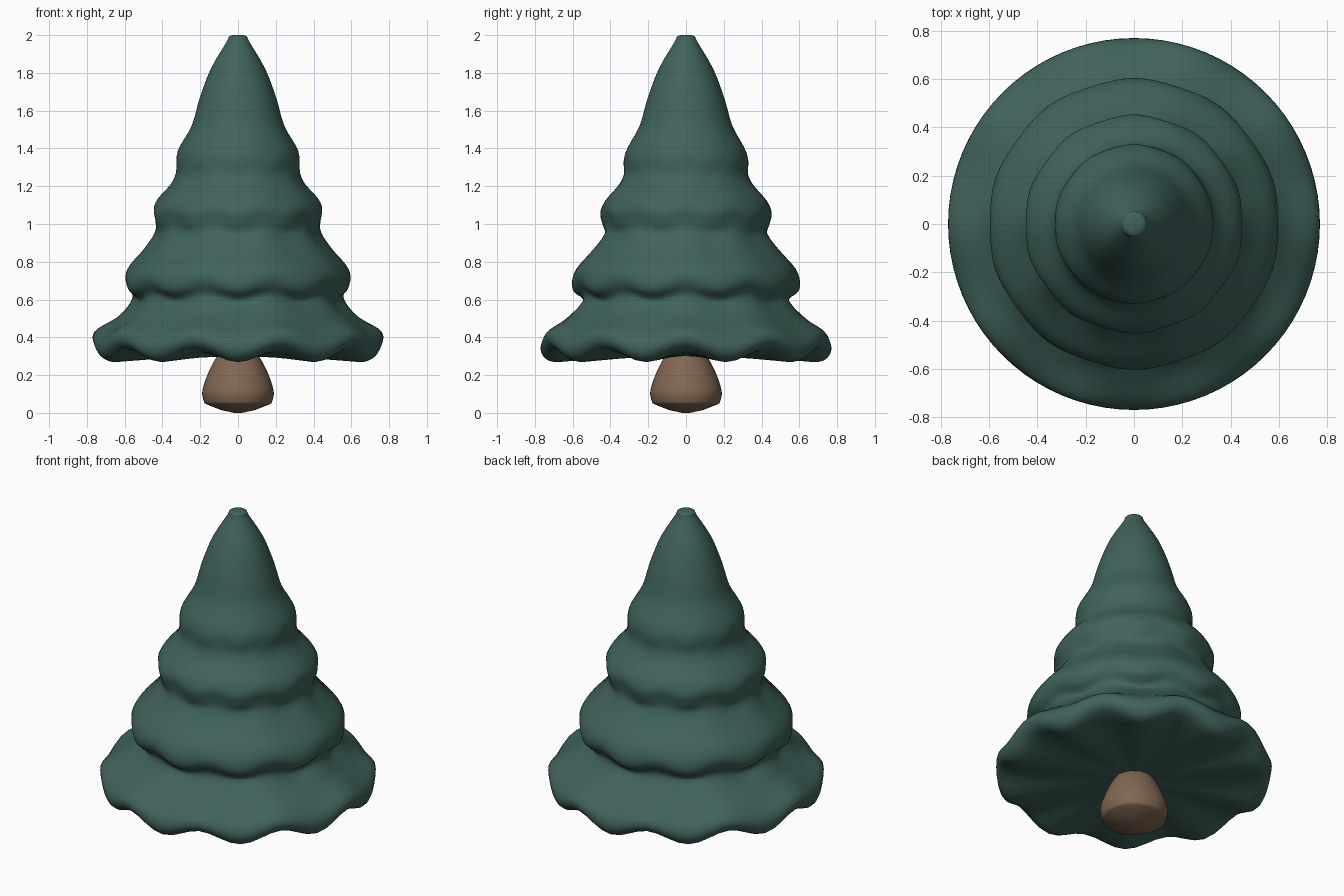
import bpy, bmesh, math

if "Cube" in bpy.data.objects:
    bpy.data.objects.remove(bpy.data.objects["Cube"])


def material(name, color):
    m = bpy.data.materials.new(name)
    m.diffuse_color = (*color, 1)
    m.use_nodes = True
    m.node_tree.nodes["Principled BSDF"].inputs["Base Color"].default_value = m.diffuse_color
    return m


def smooth_path(pts, steps):
    """Catmull-Rom through profile points of any dimension."""
    out = []
    for i in range(len(pts) - 1):
        p0, p1, p2, p3 = (pts[max(0, min(len(pts) - 1, i + k))] for k in (-1, 0, 1, 2))
        for s in range(steps):
            t = s / steps
            out.append([0.5 * (2 * b + (c - a) * t + (2 * a - 5 * b + 4 * c - d) * t * t
                               + (3 * b - a - 3 * c + d) * t ** 3)
                        for a, b, c, d in zip(p0, p1, p2, p3)])
    out.append(list(pts[-1]))
    return out


def lathe(name, profile, segs, mat, lobes=10):
    """Revolve (radius, z, z wave, radius wave) rows, closing both ends with fans."""
    bm = bmesh.new()
    rings = []
    for r, z, wz, wr in profile:
        ring = []
        for k in range(segs):
            a = 2 * math.pi * k / segs
            w = math.cos(lobes * (a + math.pi / 2))
            rr = r + wr * w
            ring.append(bm.verts.new((rr * math.cos(a), rr * math.sin(a), z - wz * w)))
        rings.append(ring)
    for lo, hi in zip(rings, rings[1:]):
        for k in range(segs):
            n = (k + 1) % segs
            bm.faces.new((lo[k], lo[n], hi[n], hi[k]))
    for ring in (rings[0], rings[-1]):
        z = sum(v.co.z for v in ring) / segs
        c = bm.verts.new((0, 0, z))
        for k in range(segs):
            bm.faces.new((ring[k], ring[(k + 1) % segs], c))
    bmesh.ops.recalc_face_normals(bm, faces=bm.faces)
    me = bpy.data.meshes.new(name)
    bm.to_mesh(me)
    bm.free()
    me.materials.append(mat)
    ob = bpy.data.objects.new(name, me)
    bpy.context.collection.objects.link(ob)
    bpy.context.view_layer.objects.active = ob
    ob.select_set(True)
    bpy.ops.object.shade_smooth_by_angle(angle=math.radians(50))
    ob.select_set(False)
    return ob


# Foliage: four scalloped tiers under a smooth cone tip
foliage = [
    (0.05, 0.300, 0, 0), (0.35, 0.300, 0.008, 0), (0.60, 0.297, 0.022, 0),
    (0.70, 0.302, 0.032, 0), (0.75, 0.325, 0.032, 0), (0.77, 0.37, 0.028, 0),
    (0.745, 0.425, 0.020, 0), (0.64, 0.50, 0.010, 0.006), (0.56, 0.58, 0.008, -0.008),
    (0.555, 0.62, 0.014, -0.006), (0.590, 0.66, 0.018, 0.004), (0.600, 0.71, 0.016, 0.004),
    (0.575, 0.775, 0.010, 0.004), (0.50, 0.86, 0.005, 0), (0.435, 0.95, 0.008, -0.004),
    (0.44, 1.01, 0.012, 0.002), (0.450, 1.07, 0.012, 0.004), (0.425, 1.13, 0.006, 0.002),
    (0.355, 1.21, 0.002, 0), (0.328, 1.27, 0.004, 0), (0.328, 1.34, 0.006, 0.002),
    (0.31, 1.405, 0.003, 0), (0.245, 1.52, 0, 0), (0.205, 1.66, 0, 0),
    (0.145, 1.82, 0, 0), (0.06, 1.965, 0, 0), (0.05, 1.99, 0, 0), (0.03, 2.0, 0, 0),
]
lathe("foliage", smooth_path(foliage, 3), 80,
      material("pine_green", (0.05, 0.125, 0.105)))

# Trunk: flared stump with a shallow pointed base
base = [(0.02, 0.0, 0, 0), (0.09, 0.015, 0, 0), (0.168, 0.046, 0, 0)]
side = smooth_path([(0.178, 0.052, 0, 0), (0.19, 0.105, 0, 0), (0.172, 0.175, 0, 0),
                    (0.14, 0.25, 0, 0), (0.11, 0.30, 0, 0), (0.08, 0.34, 0, 0)], 4)
lathe("trunk", base + side, 40, material("bark_brown", (0.22, 0.135, 0.085)))
